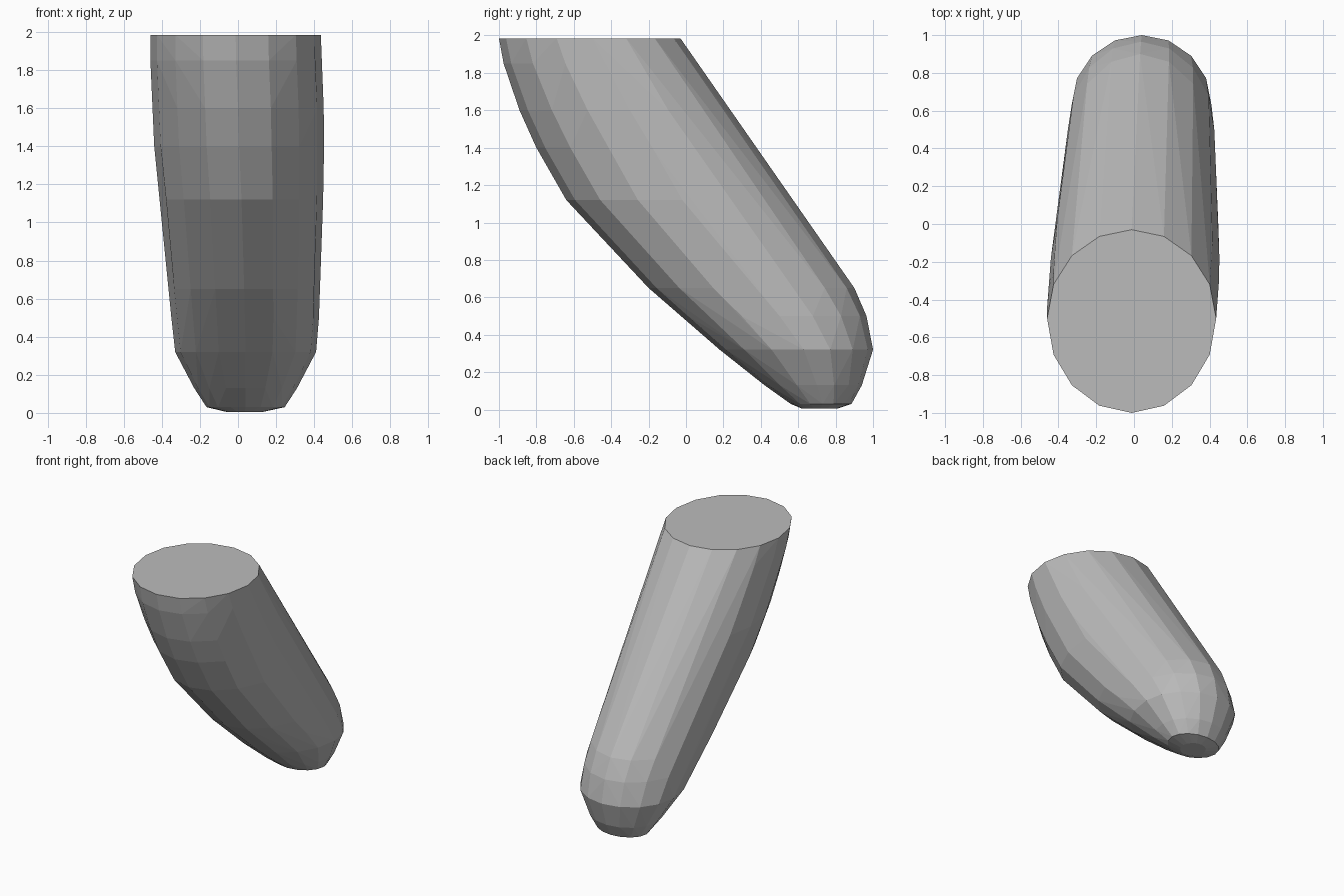
import bpy, bmesh, math

if "Cube" in bpy.data.objects:
    bpy.data.objects.remove(bpy.data.objects["Cube"])

grey = bpy.data.materials.new("grey")
grey.diffuse_color = (0.5, 0.5, 0.5, 1)
grey.use_nodes = True
grey.node_tree.nodes["Principled BSDF"].inputs["Base Color"].default_value = grey.diffuse_color

# Level sections: height, front y, widest y, back y, left x, right x
sections = [
    (1.985, -1.00, -0.50, -0.03, -0.46, 0.435),
    (1.85, -0.975, -0.44, 0.06, -0.46, 0.44),
    (1.60, -0.89, -0.30, 0.237, -0.45, 0.45),
    (1.40, -0.80, -0.18, 0.37, -0.44, 0.452),
    (1.12, -0.64, -0.02, 0.57, -0.41, 0.447),
    (0.65, -0.20, 0.36, 0.90, -0.365, 0.43),
    (0.50, -0.03, 0.50, 0.965, -0.35, 0.425),
    (0.32, 0.18, 0.63, 1.00, -0.33, 0.41),
    (0.13, 0.42, 0.70, 0.94, -0.23, 0.31),
    (0.03, 0.56, 0.73, 0.885, -0.165, 0.245),
    (0.005, 0.62, 0.72, 0.81, -0.06, 0.13),
]
SIDES = 16

# Slanted rounded body, flat on top, wrapped around the sections
bm = bmesh.new()
for z, front, wide, back, left, right in sections:
    cx, rx = (left + right) / 2, (right - left) / 2
    for i in range(SIDES):
        a = 2 * math.pi * i / SIDES
        s = math.sin(a)
        ry = back - wide if s > 0 else wide - front
        bm.verts.new((cx + rx * math.cos(a), wide + ry * s, z))
hull = bmesh.ops.convex_hull(bm, input=bm.verts[:])
loose = [v for v in bm.verts if not v.link_faces]
bmesh.ops.delete(bm, geom=loose, context='VERTS')
bmesh.ops.dissolve_limit(bm, angle_limit=math.radians(2),
                         verts=bm.verts[:], edges=bm.edges[:])
bmesh.ops.recalc_face_normals(bm, faces=bm.faces[:])

mesh = bpy.data.meshes.new("slanted_body")
bm.to_mesh(mesh)
bm.free()
mesh.materials.append(grey)
body = bpy.data.objects.new("slanted_body", mesh)
bpy.context.collection.objects.link(body)
